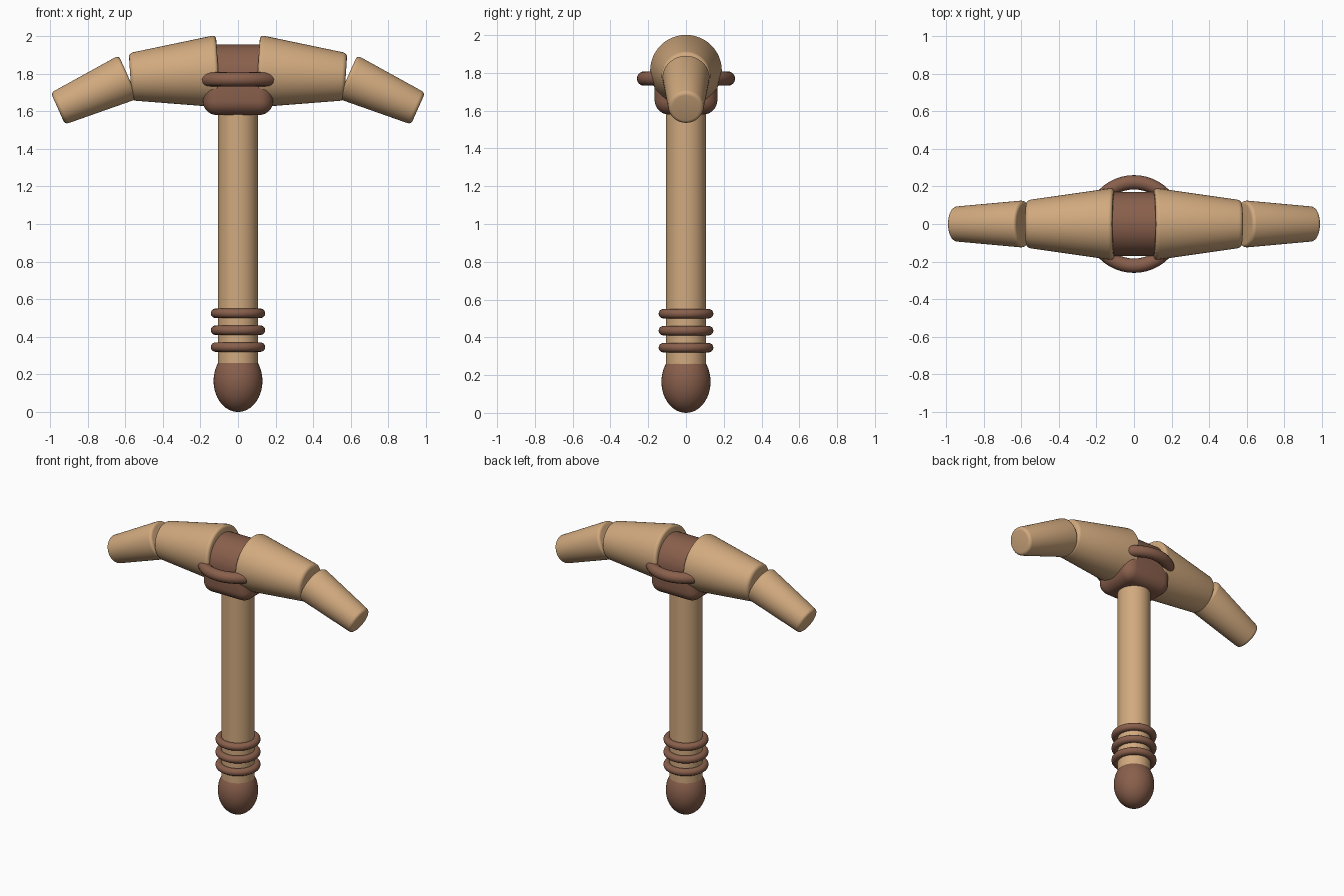
import bpy
from math import radians, pi
from mathutils import Vector

cube = bpy.data.objects.get("Cube")
if cube:
    bpy.data.objects.remove(cube, do_unlink=True)


def make_material(name, rgb):
    mat = bpy.data.materials.new(name)
    mat.use_nodes = True
    color = (*rgb, 1.0)
    mat.diffuse_color = color
    bsdf = next(n for n in mat.node_tree.nodes if n.type == 'BSDF_PRINCIPLED')
    bsdf.inputs["Base Color"].default_value = color
    bsdf.inputs["Roughness"].default_value = 0.7
    return mat


wood = make_material("light wood", (0.64, 0.40, 0.21))
leather = make_material("brown leather", (0.25, 0.115, 0.072))


def finish(name, mat, bevel=0, segments=4, angle=40):
    """Name, colour, round and smooth the object just added."""
    obj = bpy.context.object
    obj.name = name
    obj.data.materials.append(mat)
    bpy.ops.object.transform_apply(location=False, rotation=False, scale=True)
    if bevel:
        mod = obj.modifiers.new("Rounded edges", 'BEVEL')
        mod.width = bevel
        mod.segments = segments
        mod.limit_method = 'ANGLE'
        mod.angle_limit = radians(40)
        bpy.ops.object.modifier_apply(modifier=mod.name)
    bpy.ops.object.shade_smooth_by_angle(angle=radians(angle))
    return obj


def tapered_bar(name, mat, start, end, r_start, r_end, bevel=0):
    """Round bar between two points with a radius at each end."""
    start, end = Vector(start), Vector(end)
    axis = end - start
    bpy.ops.mesh.primitive_cone_add(
        vertices=48, radius1=r_start, radius2=r_end, depth=axis.length,
        location=(start + end) / 2,
        rotation=axis.to_track_quat('Z', 'Y').to_euler())
    return finish(name, mat, bevel)


def ring(name, z, major, minor):
    bpy.ops.mesh.primitive_torus_add(
        major_segments=48, minor_segments=16, major_radius=major,
        minor_radius=minor, location=(0, 0, z))
    return finish(name, leather, angle=180)


# Handle and pommel
tapered_bar("handle", wood, (0, 0, 0.15), (0, 0, 1.7), 0.106, 0.106)
bpy.ops.mesh.primitive_uv_sphere_add(segments=40, ring_count=24, radius=1,
                                     location=(0, 0, 0.165))
bpy.context.object.scale = (0.13, 0.13, 0.165)
finish("pommel", leather, angle=180)

# Grip rings
for i in range(3):
    ring(f"grip_ring_{i + 1}", 0.345 + 0.09 * i, 0.12, 0.025)

# Binding at the middle of the head
tapered_bar("head_band", leather, (-0.15, 0, 1.785), (0.15, 0, 1.785), 0.17, 0.17)
bpy.ops.mesh.primitive_cube_add(size=1, location=(0, 0, 1.69))
bpy.context.object.scale = (0.375, 0.332, 0.22)
finish("head_collar", leather, bevel=0.075, segments=8, angle=60)
ring("binding_ring", 1.77, 0.222, 0.038)

# Head arms, mirrored left and right
for side, s in (("left", 1), ("right", -1)):
    tapered_bar(f"{side}_inner_arm", wood, (s * 0.105, 0, 1.813),
                (s * 0.573, 0, 1.783), 0.193, 0.126, bevel=0.022)
    tapered_bar(f"{side}_outer_arm", wood, (s * 0.583, 0, 1.782),
                (s * 0.958, 0, 1.614), 0.126, 0.092, bevel=0.02)
